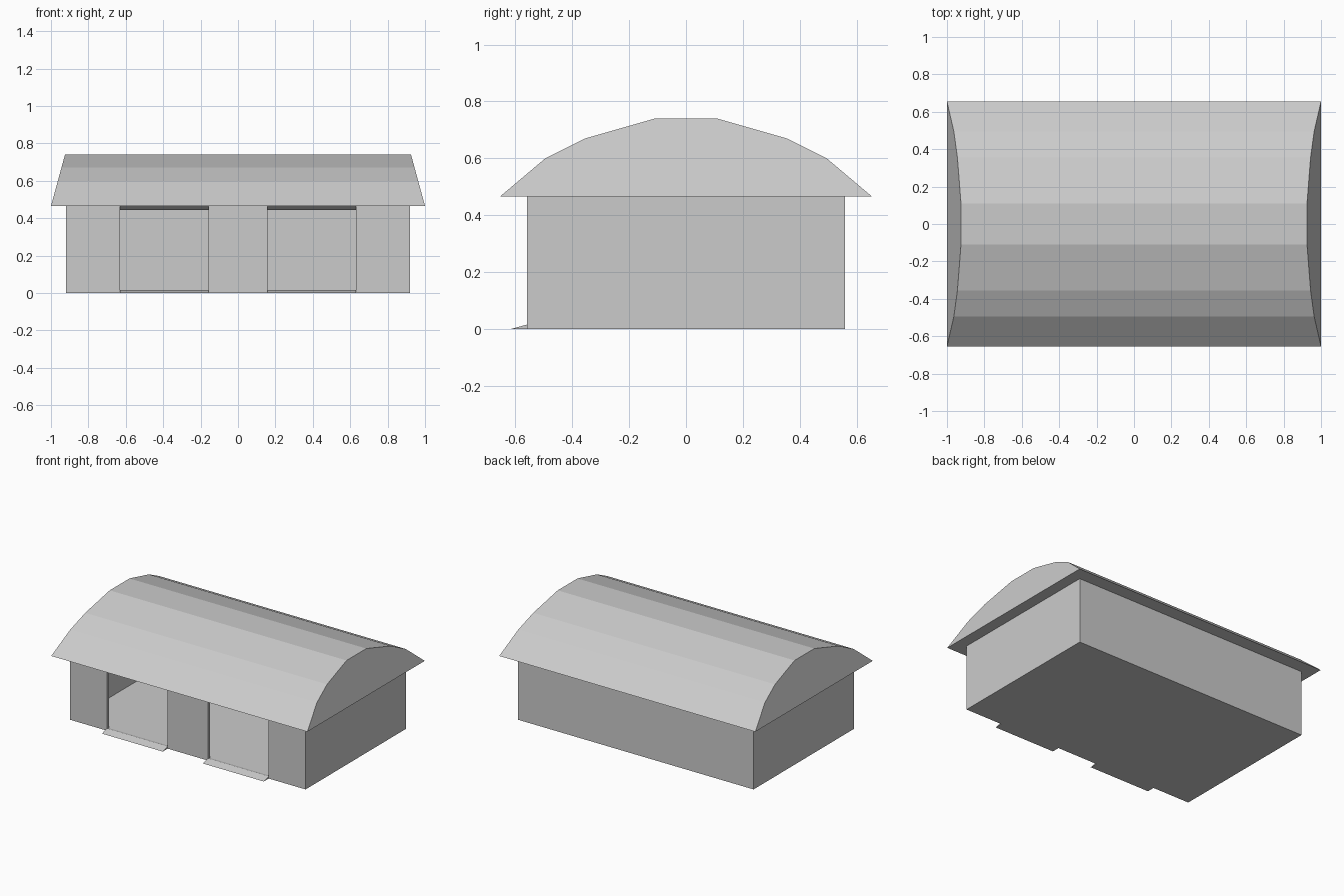
import bpy, bmesh

if "Cube" in bpy.data.objects:
    bpy.data.objects.remove(bpy.data.objects["Cube"])

WALL_X, WALL_Y, WALL_H, T = 0.92, 0.56, 0.465, 0.025
DOOR_IN, DOOR_OUT = 0.157, 0.632


def make(name, bm):
    bmesh.ops.recalc_face_normals(bm, faces=bm.faces)
    me = bpy.data.meshes.new(name)
    bm.to_mesh(me)
    bm.free()
    ob = bpy.data.objects.new(name, me)
    bpy.context.collection.objects.link(ob)
    return ob


def loft(name, ring_a, ring_b, cap=True):
    """Join two matching rings of points into a prism."""
    bm = bmesh.new()
    a = [bm.verts.new(p) for p in ring_a]
    b = [bm.verts.new(p) for p in ring_b]
    n = len(a)
    for i in range(n):
        j = (i + 1) % n
        bm.faces.new((a[i], a[j], b[j], b[i]))
    if cap:
        bm.faces.new(a)
        bm.faces.new(b)
    return make(name, bm)


def upright(name, plan, z0, z1):
    return loft(name, [(x, y, z0) for x, y in plan], [(x, y, z1) for x, y in plan])


def along_x(name, profile, x0, x1):
    return loft(name, [(x0, y, z) for y, z in profile], [(x1, y, z) for y, z in profile])


# Faceted barrel roof with ends that lean inwards
half = [(-0.655, 0.465), (-0.495, 0.60), (-0.355, 0.67), (-0.11, 0.74)]
arch = half + [(-y, z) for y, z in reversed(half)]


def end_x(z):
    return 1.0 - 0.075 * (z - 0.465) / 0.275


loft("roof", [(-end_x(z), y, z) for y, z in arch], [(end_x(z), y, z) for y, z in arch])

# Thin outer walls wrapping the room, open at both doorways
right = [(WALL_X, WALL_Y), (WALL_X, -WALL_Y), (DOOR_OUT, -WALL_Y),
         (DOOR_OUT, -WALL_Y + T), (WALL_X - T, -WALL_Y + T), (WALL_X - T, WALL_Y - T)]
left = [(-x, y) for x, y in reversed(right)]
upright("outer_walls", right + left, 0, WALL_H)

# Pier between the doorways
upright("middle_pier", [(-DOOR_IN, -WALL_Y), (DOOR_IN, -WALL_Y),
                        (DOOR_IN, -WALL_Y + T), (-DOOR_IN, -WALL_Y + T)], 0, WALL_H)

# Floor
fx, fy = WALL_X - T, WALL_Y - T
upright("floor", [(-fx, -fy), (fx, -fy), (fx, fy), (-fx, fy)], 0, 0.008)

# Threshold ramps and sloped door heads
for side, s in (("left", -1), ("right", 1)):
    x0, x1 = sorted((s * DOOR_IN, s * DOOR_OUT))
    along_x(side + "_ramp", [(-0.615, 0), (-0.56, 0.015), (-0.535, 0.008), (-0.535, 0)], x0, x1)
    along_x(side + "_door_head", [(-0.56, 0.465), (-0.535, 0.445), (-0.535, 0.465)], x0, x1)
